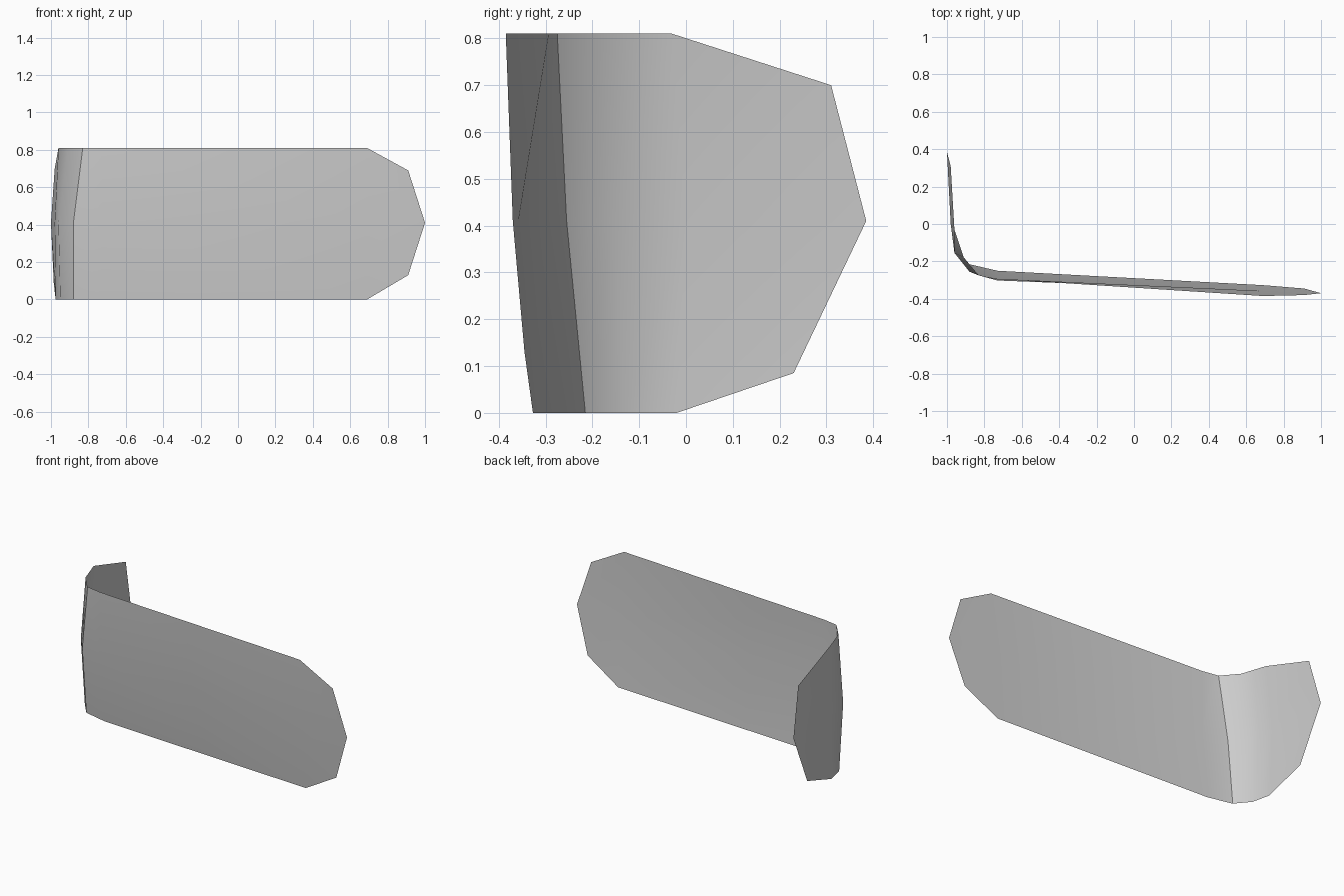
import bpy
import bmesh
import math

cube = bpy.data.objects.get("Cube")
if cube:
    bpy.data.objects.remove(cube, do_unlink=True)

HEIGHT, MIDDLE = 0.81, 0.41

# Plain grey material
grey = bpy.data.materials.new("plain grey")
grey.use_nodes = True
colour = (0.6, 0.6, 0.6, 1)
grey.diffuse_color = colour
grey.node_tree.nodes["Principled BSDF"].inputs["Base Color"].default_value = colour

# Plan position of each upright fold at its bottom, middle and top
folds = [
    ((0.69, -0.327), (0.69, -0.358), (0.69, -0.385)),
    ((-0.73, -0.25), (-0.73, -0.302), (-0.73, -0.293)),
    ((-0.88, -0.215), (-0.88, -0.255), (-0.83, -0.275)),
    ((-0.95, -0.13), (-0.96, -0.155), (-0.91, -0.18)),
    ((-0.975, -0.02), (-0.98, 0.0), (-0.96, -0.03)),
]
# Chamfered ends: lower corner, tip, upper corner
long_end = [(0.91, -0.345, 0.13), (1.0, -0.37, MIDDLE), (0.91, -0.38, 0.69)]
short_end = [(-0.985, 0.23, 0.085), (-1.0, 0.385, MIDDLE), (-0.98, 0.31, 0.70)]

bm = bmesh.new()
rows = [[bm.verts.new((x, y, z)) for (x, y), z in zip(fold, (0, MIDDLE, HEIGHT))]
        for fold in folds]
rows.insert(0, [bm.verts.new(p) for p in long_end])
rows.append([bm.verts.new(p) for p in short_end])

# Skin between neighbouring folds, facing outward
for a, b in zip(rows, rows[1:]):
    for i in range(2):
        bm.faces.new((a[i], a[i + 1], b[i + 1], b[i]))

mesh = bpy.data.meshes.new("bent_panel")
bm.to_mesh(mesh)
bm.free()
mesh.materials.append(grey)
panel = bpy.data.objects.new("bent_panel", mesh)
bpy.context.collection.objects.link(panel)

# Soft bend with the strongest fold kept crisp
bpy.context.view_layer.objects.active = panel
panel.select_set(True)
bpy.ops.object.shade_smooth_by_angle(angle=math.radians(30))
